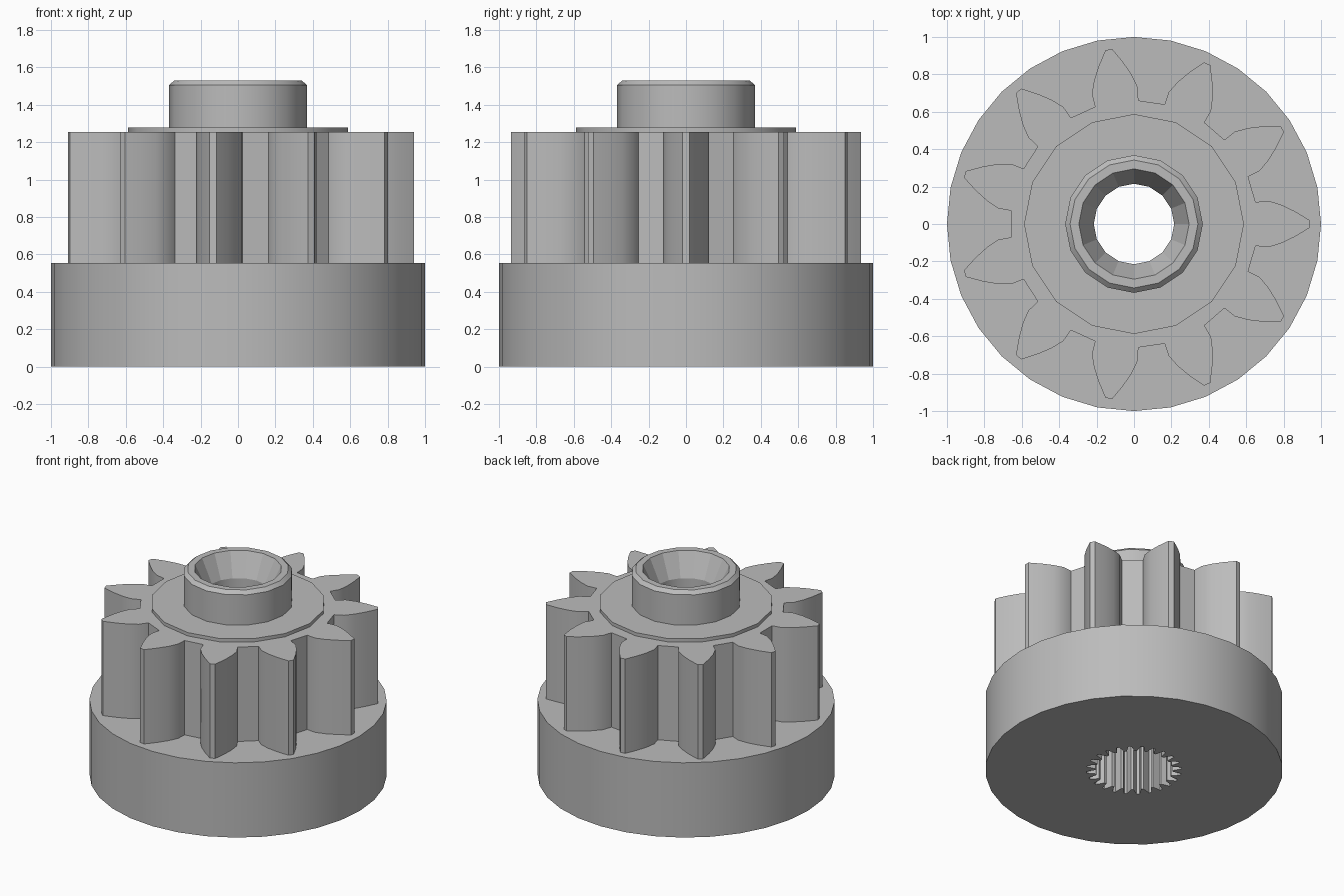
import bpy, bmesh
from math import cos, sin, pi, atan2, hypot

cube = bpy.data.objects.get("Cube")
if cube:
    bpy.data.objects.remove(cube, do_unlink=True)

steel = bpy.data.materials.new("steel_grey")
steel.use_nodes = True
grey = (0.5, 0.5, 0.5, 1)
steel.diffuse_color = grey
steel.node_tree.nodes["Principled BSDF"].inputs["Base Color"].default_value = grey


def polar(r, a):
    return (r * cos(a), r * sin(a))


def circle(r, n):
    return [polar(r, 2 * pi * i / n) for i in range(n)]


def finish(name, bm):
    bmesh.ops.recalc_face_normals(bm, faces=bm.faces)
    mesh = bpy.data.meshes.new(name)
    bm.to_mesh(mesh)
    bm.free()
    mesh.materials.append(steel)
    ob = bpy.data.objects.new(name, mesh)
    bpy.context.collection.objects.link(ob)
    bpy.ops.object.select_all(action='DESELECT')
    ob.select_set(True)
    bpy.context.view_layer.objects.active = ob
    bpy.ops.object.shade_smooth_by_angle(angle=pi / 6)
    return ob


def holed_prism(name, outer, inner, z0, z1):
    """Straight solid between an outer outline and an inner hole outline."""
    bm = bmesh.new()
    caps = ([], [])
    for outline in (outer, inner):
        rings = [[bm.verts.new((x, y, z)) for x, y in outline] for z in (z0, z1)]
        n = len(outline)
        for i in range(n):
            j = (i + 1) % n
            bm.faces.new((rings[0][i], rings[0][j], rings[1][j], rings[1][i]))
            for cap, ring in zip(caps, rings):
                cap.append(bm.edges.get((ring[i], ring[j])))
    for cap in caps:
        bmesh.ops.triangle_fill(bm, edges=cap, use_beauty=True, normal=(0, 0, 1))
    return finish(name, bm)


def lathe(name, profile, n):
    """Closed (radius, z) profile turned about the z axis."""
    bm = bmesh.new()
    rings = [[bm.verts.new((*p, z)) for p in circle(r, n)] for r, z in profile]
    for k, low in enumerate(rings):
        high = rings[(k + 1) % len(rings)]
        for i in range(n):
            j = (i + 1) % n
            bm.faces.new((low[i], low[j], high[j], high[i]))
    return finish(name, bm)


BORE = circle(0.215, 16)

# Clutch drum with a splined socket
SPLINES = 24
spline = []
for i in range(SPLINES):
    for r, offset in ((0.26, -0.38), (0.32, -0.12), (0.32, 0.12), (0.26, 0.38)):
        spline.append(polar(r, 2 * pi * (i + offset) / SPLINES))
holed_prism("clutch_drum", circle(1.0, 32), spline, 0, 0.555)

# Pinion: half a tooth, mirrored and repeated around the axis
TEETH = 11
flank = [(0.65, 0.117), (0.72, 0.124), (0.79, 0.102), (0.86, 0.068),
         (0.915, 0.035), (0.942, 0.018)]
tooth = [(x, -y) for x, y in flank] + flank[::-1]
gear = [polar(hypot(x, y), atan2(y, x) + 2 * pi * i / TEETH)
        for i in range(TEETH) for x, y in tooth]
holed_prism("pinion_gear", gear, BORE, 0.555, 1.255)

# Thin collar on top of the pinion
holed_prism("collar", circle(0.588, 16), BORE, 1.255, 1.28)

# Chamfered hub with a countersunk bore
hub = lathe("hub", [(0.215, 1.28), (0.368, 1.28), (0.368, 1.505),
                    (0.342, 1.53), (0.295, 1.53), (0.215, 1.36)], 16)
for face in hub.data.polygons:
    if 0.2 < face.normal.z < 0.6:
        face.use_smooth = False
